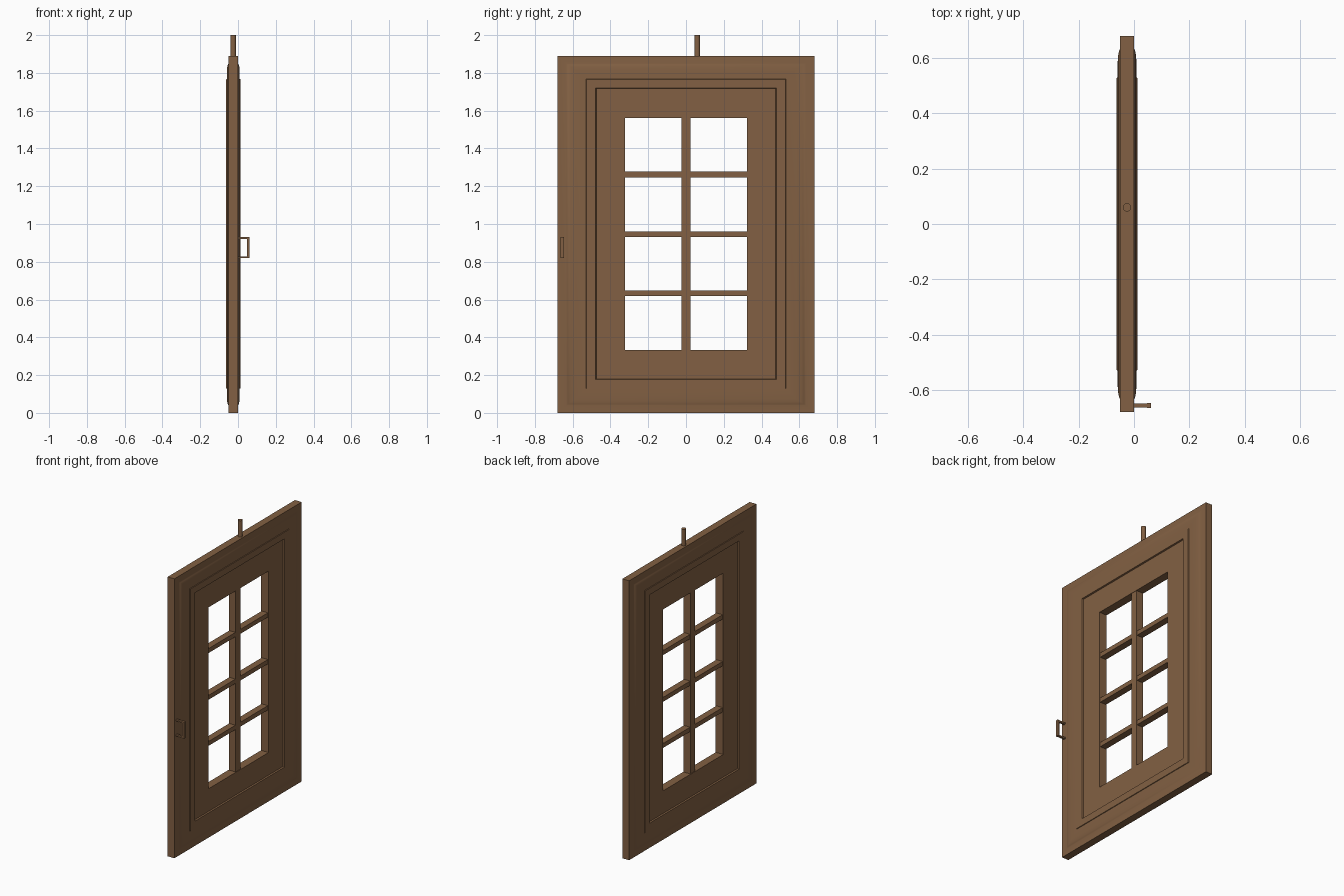
import bpy, bmesh, math

if "Cube" in bpy.data.objects:
    bpy.data.objects.remove(bpy.data.objects["Cube"])

wood = bpy.data.materials.new("brown wood")
wood.diffuse_color = (0.225, 0.118, 0.056, 1)
wood.use_nodes = True
wood.node_tree.nodes["Principled BSDF"].inputs["Base Color"].default_value = wood.diffuse_color


def finish(bm, name):
    bmesh.ops.recalc_face_normals(bm, faces=bm.faces)
    me = bpy.data.meshes.new(name)
    bm.to_mesh(me)
    bm.free()
    me.materials.append(wood)
    ob = bpy.data.objects.new(name, me)
    bpy.context.collection.objects.link(ob)
    bpy.ops.object.select_all(action='DESELECT')
    ob.select_set(True)
    bpy.context.view_layer.objects.active = ob
    bpy.ops.object.shade_smooth_by_angle(angle=math.radians(30))
    return ob


def box(name, x0, x1, y0, y1, z0, z1):
    bm = bmesh.new()
    bmesh.ops.create_cube(bm, size=1)
    for v in bm.verts:
        v.co = (x0 + (v.co.x + .5) * (x1 - x0),
                y0 + (v.co.y + .5) * (y1 - y0),
                z0 + (v.co.z + .5) * (z1 - z0))
    return finish(bm, name)


# Door leaf: rectangular loops (half width, bottom, top, height above slab face)
MID, HALF = -0.025, 0.025
profile = [
    (0.68, 0.0, 1.89, 0.0),
    (0.635, 0.04, 1.85, 0.0),
    (0.625, 0.047, 1.843, 0.004),
    (0.61, 0.058, 1.832, 0.007),
    (0.585, 0.075, 1.815, 0.009),
    (0.53, 0.128, 1.768, 0.009),
    (0.527, 0.130, 1.766, 0.0125),   # raised inner bead
    (0.478, 0.177, 1.721, 0.0125),
    (0.475, 0.180, 1.718, 0.003),    # recessed panel
    (0.322, 0.333, 1.56, 0.003),     # window opening
]
bm = bmesh.new()
loops = []
for side, rows in ((1, profile), (-1, profile[::-1])):
    for w, z0, z1, h in rows:
        x = MID + side * (HALF + h)
        loops.append([bm.verts.new((x, y, z)) for y, z in
                      ((-w, z0), (w, z0), (w, z1), (-w, z1))])
for i, a in enumerate(loops):
    b = loops[(i + 1) % len(loops)]
    for k in range(4):
        n = (k + 1) % 4
        bm.faces.new((a[k], a[n], b[n], b[k]))
finish(bm, "door_leaf")

# Window bars
box("vertical_window_bar", -0.05, 0.0, -0.025, 0.025, 0.333, 1.56)
for z in (0.634, 0.946, 1.262):
    box("horizontal_window_bar", -0.048, -0.002, -0.322, 0.322, z - 0.015, z + 0.015)

# Pull handle
for z in (0.824, 0.926):
    box("handle_post", -0.002, 0.05, -0.663, -0.649, z - 0.005, z + 0.005)
box("handle_grip", 0.047, 0.0615, -0.665, -0.647, 0.819, 0.931)

# Pivot pin on top
bm = bmesh.new()
bmesh.ops.create_cone(bm, cap_ends=True, segments=24, radius1=0.015, radius2=0.015, depth=0.115)
bmesh.ops.translate(bm, verts=bm.verts, vec=(MID, 0.06, 1.9425))
finish(bm, "pivot_pin")
